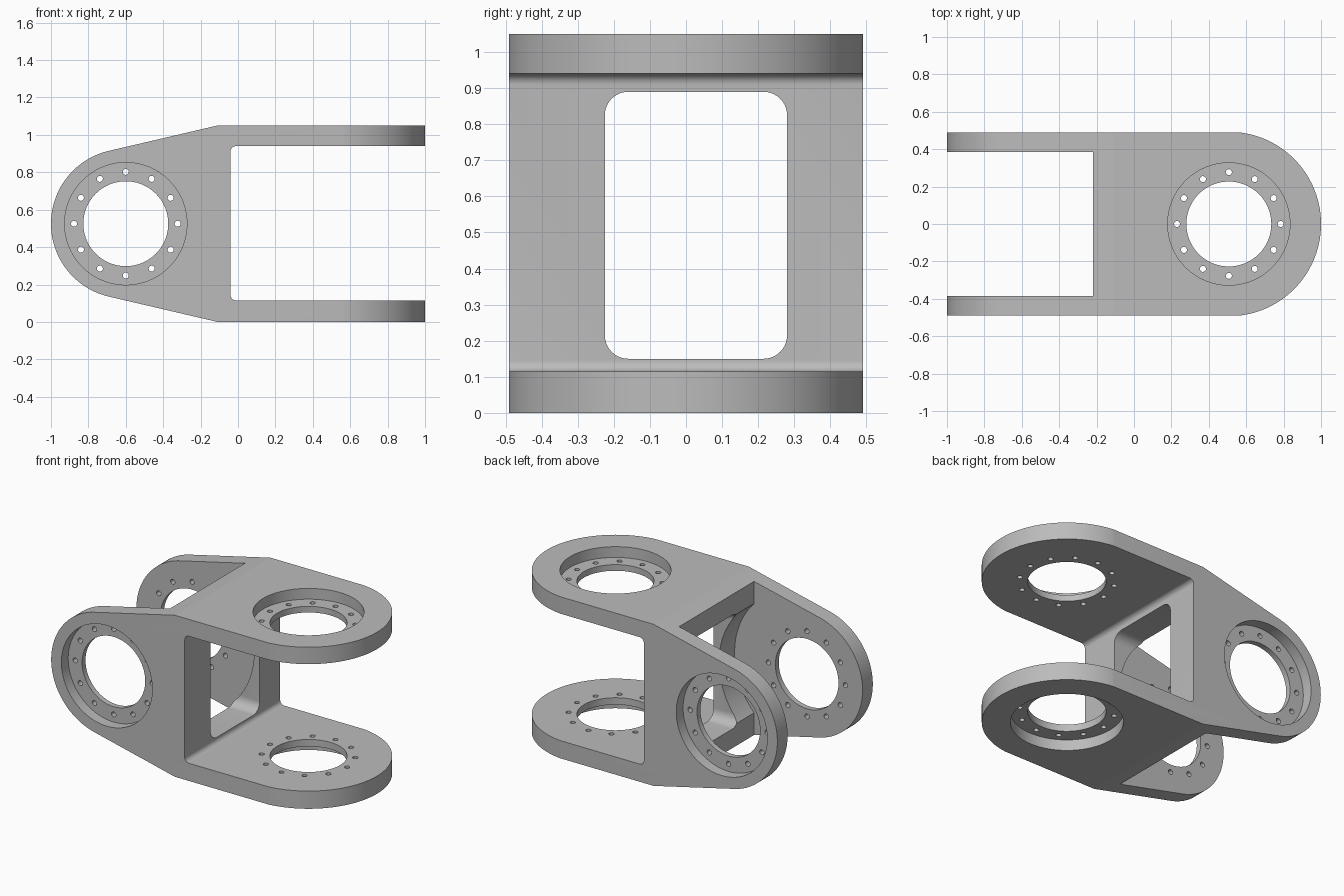
import bpy, bmesh
from math import sin, cos, pi, radians, acos, atan2

cube = bpy.data.objects.get("Cube")
if cube:
    bpy.data.objects.remove(cube, do_unlink=True)

MID = 0.525            # half of the overall height
EYE_X, ARM_X = -0.6, 0.507   # pivot centres of the two forks

grey = bpy.data.materials.new("satin grey metal")
grey.use_nodes = True
colour = (0.5, 0.5, 0.5, 1)
grey.diffuse_color = colour
grey.node_tree.nodes["Principled BSDF"].inputs["Base Color"].default_value = colour


def arc(cx, cy, r, start, end, steps):
    return [(cx + r * cos(start + (end - start) * i / steps),
             cy + r * sin(start + (end - start) * i / steps)) for i in range(steps + 1)]


def circle(cx, cy, r, steps):
    return arc(cx, cy, r, 0, 2 * pi, steps)[:-1]


def rounded_box(x0, x1, y0, y1, r):
    corners = [(x1 - r, y1 - r), (x0 + r, y1 - r), (x0 + r, y0 + r), (x1 - r, y0 + r)]
    pts = []
    for i, (cx, cy) in enumerate(corners):
        pts += arc(cx, cy, r, i * pi / 2, (i + 1) * pi / 2, 10)
    return pts


def prism(name, loops, axis, lo, hi):
    """Extrude closed 2D loops along an axis between lo and hi."""
    place = {"x": lambda a, b, t: (t, a, b),
             "y": lambda a, b, t: (a, t, b),
             "z": lambda a, b, t: (a, b, t)}[axis]
    bm = bmesh.new()
    for pts in loops:
        ends = [[bm.verts.new(place(a, b, t)) for a, b in pts] for t in (lo, hi)]
        bm.faces.new(ends[0])
        bm.faces.new(ends[1])
        for i in range(len(pts)):
            j = (i + 1) % len(pts)
            bm.faces.new((ends[0][i], ends[0][j], ends[1][j], ends[1][i]))
    bmesh.ops.recalc_face_normals(bm, faces=bm.faces)
    mesh = bpy.data.meshes.new(name)
    bm.to_mesh(mesh)
    bm.free()
    mesh.materials.append(grey)
    obj = bpy.data.objects.new(name, mesh)
    bpy.context.collection.objects.link(obj)
    return obj


cutters = []


def combine(target, cutter, operation="DIFFERENCE"):
    mod = target.modifiers.new(cutter.name, "BOOLEAN")
    mod.operation = operation
    mod.solver = "EXACT"
    mod.object = cutter
    cutter.hide_render = True
    cutters.append(cutter)


# Side outline: round eye tapering out to the full height
lean = atan2(0.974, -0.227)
side = arc(EYE_X, MID, 0.4, lean, 2 * pi - lean, 72)
side += [(-0.11, 0), (1.1, 0), (1.1, 2 * MID), (-0.11, 2 * MID)]
body = prism("fork_bracket", [side], "y", -0.49, 0.49)

# Plan outline: rounded ends on the upper and lower arms
plan = [(-1.2, -0.493)] + arc(ARM_X, 0, 0.493, -pi / 2, pi / 2, 72) + [(-1.2, 0.493)]
combine(body, prism("plan_outline", [plan], "z", -0.2, 1.3), "INTERSECT")

# Slot between the upper and lower arms
combine(body, prism("arm_slot", [rounded_box(-0.04, 1.3, 0.115, 0.94, 0.03)], "y", -0.7, 0.7))

# Gap between the side plates, with a round clearance hollow in the web
reach = 0.52
swing = acos((-0.22 - EYE_X) / reach)
gap = [(-1.3, -0.2), (-0.22, -0.2)]
gap += arc(EYE_X, MID, reach, -swing, swing, 36)
gap += [(-0.22, 1.3), (-1.3, 1.3)]
combine(body, prism("plate_gap", [gap], "y", -0.385, 0.385))

# Window through the web
combine(body, prism("web_window", [rounded_box(-0.225, 0.28, 0.15, 0.89, 0.065)], "x", -0.4, 0.1))

# Bores, bolt circles and outer recesses of both forks
for fork, axis, cx, cy, lo, hi in (("plate", "y", EYE_X, MID, -0.49, 0.49),
                                   ("arm", "z", ARM_X, 0, 0, 2 * MID)):
    bolts = [circle(px, py, 0.016, 32) for px, py in circle(cx, cy, 0.277, 12)]
    bore = [circle(cx, cy, 0.227, 72)]
    combine(body, prism(fork + "_bore_and_bolt_holes", bore + bolts, axis, lo - 0.2, hi + 0.2))
    rim = [circle(cx, cy, 0.327, 80)]
    depth = 0.07
    combine(body, prism(fork + "_recess_low", rim, axis, lo - 0.2, lo + depth))
    combine(body, prism(fork + "_recess_high", rim, axis, hi - depth, hi + 0.2))

# Bake the cuts and drop the cutters
bpy.context.view_layer.update()
graph = bpy.context.evaluated_depsgraph_get()
baked = bpy.data.meshes.new_from_object(body.evaluated_get(graph))
body.modifiers.clear()
body.data = baked
baked.materials.clear()
baked.materials.append(grey)
for cutter in cutters:
    bpy.data.objects.remove(cutter, do_unlink=True)

# Smooth the round walls and keep the machined edges sharp
bpy.ops.object.select_all(action="DESELECT")
body.select_set(True)
bpy.context.view_layer.objects.active = body
bpy.ops.object.shade_smooth_by_angle(angle=radians(12))
